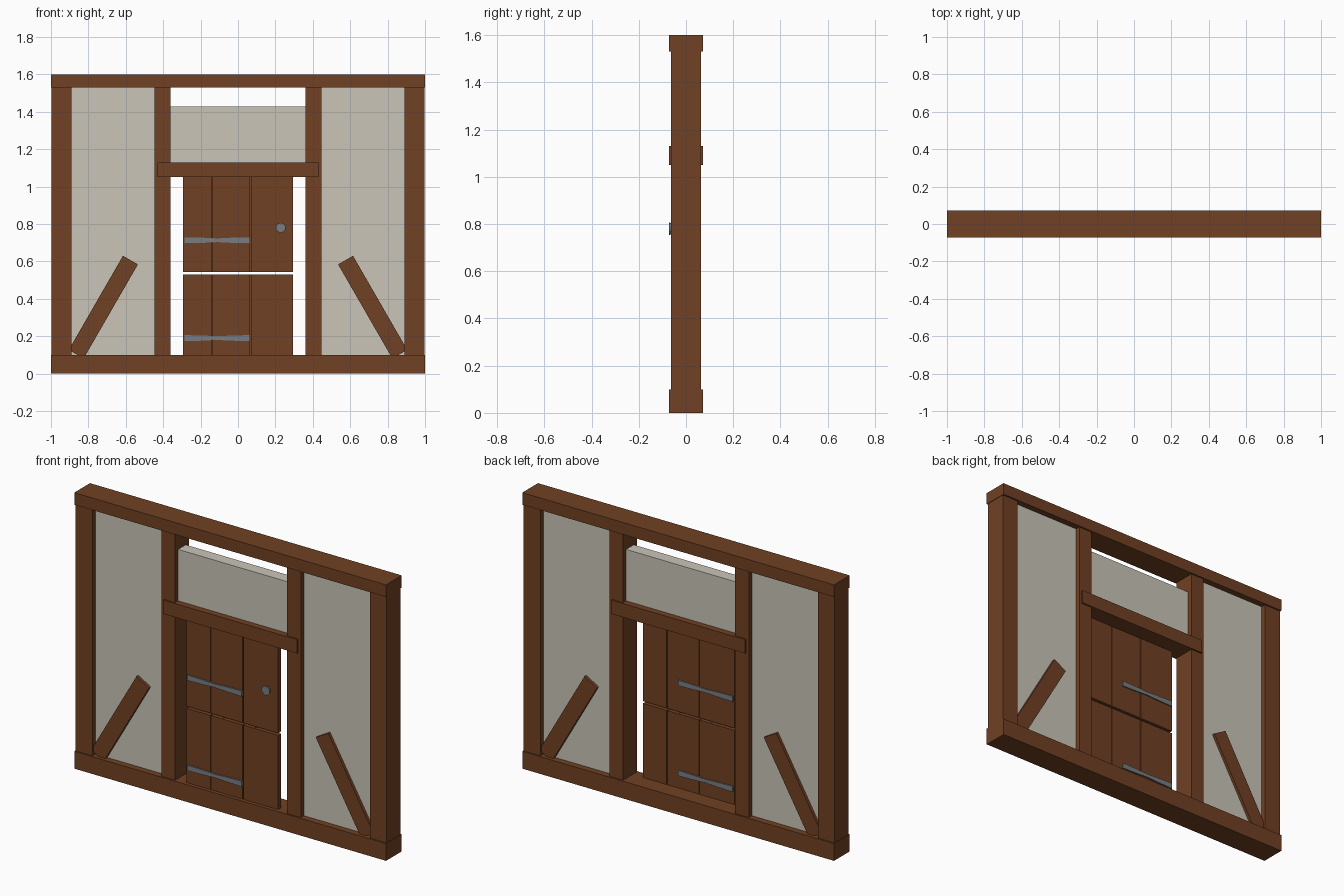
import bpy, bmesh, math
from mathutils import Matrix

if "Cube" in bpy.data.objects:
    bpy.data.objects.remove(bpy.data.objects["Cube"])


def mat(name, rgb):
    m = bpy.data.materials.new(name)
    lin = [((c / 255 + 0.055) / 1.055) ** 2.4 for c in rgb]
    m.diffuse_color = (*lin, 1)
    m.use_nodes = True
    m.node_tree.nodes["Principled BSDF"].inputs["Base Color"].default_value = m.diffuse_color
    return m


WOOD = mat("brown wood", (112, 65, 35))
PLASTER = mat("pale plaster", (202, 197, 185))
IRON = mat("grey iron", (122, 124, 129))


def finish(name, bm, material):
    bmesh.ops.recalc_face_normals(bm, faces=bm.faces)
    me = bpy.data.meshes.new(name)
    bm.to_mesh(me)
    bm.free()
    me.materials.append(material)
    ob = bpy.data.objects.new(name, me)
    bpy.context.collection.objects.link(ob)
    return ob


def prism(name, outline, y0, y1, material):
    """Extrude an outline in the x-z plane from y0 to y1."""
    bm = bmesh.new()
    face = bm.faces.new([bm.verts.new((x, y0, z)) for x, z in outline])
    ext = bmesh.ops.extrude_face_region(bm, geom=[face])
    verts = [v for v in ext["geom"] if isinstance(v, bmesh.types.BMVert)]
    bmesh.ops.translate(bm, verts=verts, vec=(0, y1 - y0, 0))
    return finish(name, bm, material)


def box(name, x0, x1, y0, y1, z0, z1, material):
    return prism(name, [(x0, z0), (x1, z0), (x1, z1), (x0, z1)], y0, y1, material)


# Horizontal beams
box("sill_beam", -1, 1, -0.072, 0.072, 0, 0.1, WOOD)
box("top_beam", -1, 1, -0.072, 0.072, 1.53, 1.6, WOOD)
box("door_lintel", -0.43, 0.43, -0.072, 0.072, 1.05, 1.13, WOOD)

# Posts, wall panels and slanted braces on both sides
for side, s in (("left", -1), ("right", 1)):
    def span(a, b):
        return sorted((s * a, s * b))
    box(side + "_outer_post", *span(0.89, 0.997), -0.063, 0.063, 0.1, 1.53, WOOD)
    box(side + "_inner_post", *span(0.36, 0.447), -0.063, 0.063, 0.1, 1.53, WOOD)
    box(side + "_wall_panel", *span(0.447, 0.89), -0.035, 0.035, 0.1, 1.53, PLASTER)
    prism(side + "_brace", [(s * x, z) for x, z in
          ((0.905, 0.127), (0.825, 0.081), (0.535, 0.584), (0.615, 0.63))],
          -0.052, 0.052, WOOD)

# Panel above the door, open at its top
box("upper_panel", -0.36, 0.36, -0.035, 0.035, 1.13, 1.428, PLASTER)

# Two-part door: each leaf has a front and a reversed back layer of planks
PLANKS = ((-0.294, -0.141), (-0.136, 0.065), (0.07, 0.293))
for leaf, z0, z1, hinge_z in (("lower", 0.1, 0.53, 0.19), ("upper", 0.543, 1.05, 0.713)):
    for i, (a, b) in enumerate(PLANKS):
        box(f"{leaf}_front_plank_{i + 1}", a, b, -0.051, -0.038, z0, z1, WOOD)
        box(f"{leaf}_back_plank_{i + 1}", -b, -a, -0.038, -0.025, z0, z1, WOOD)
    # Strap hinge with a narrowed middle, showing on both faces
    top = [(-0.287, 0.016), (-0.19, 0.014), (-0.11, 0.01), (-0.03, 0.014), (0.063, 0.016)]
    outline = [(x, hinge_z + h) for x, h in top] + [(x, hinge_z - h) for x, h in reversed(top)]
    prism(leaf + "_hinge", outline, -0.058, -0.018, IRON)

# Door knob
bm = bmesh.new()
bmesh.ops.create_cone(bm, cap_ends=True, segments=10, radius1=0.018, radius2=0.027, depth=0.022,
                      matrix=Matrix.Translation((0.228, -0.061, 0.78)) @ Matrix.Rotation(math.pi / 2, 4, "X"))
finish("door_knob", bm, IRON)
